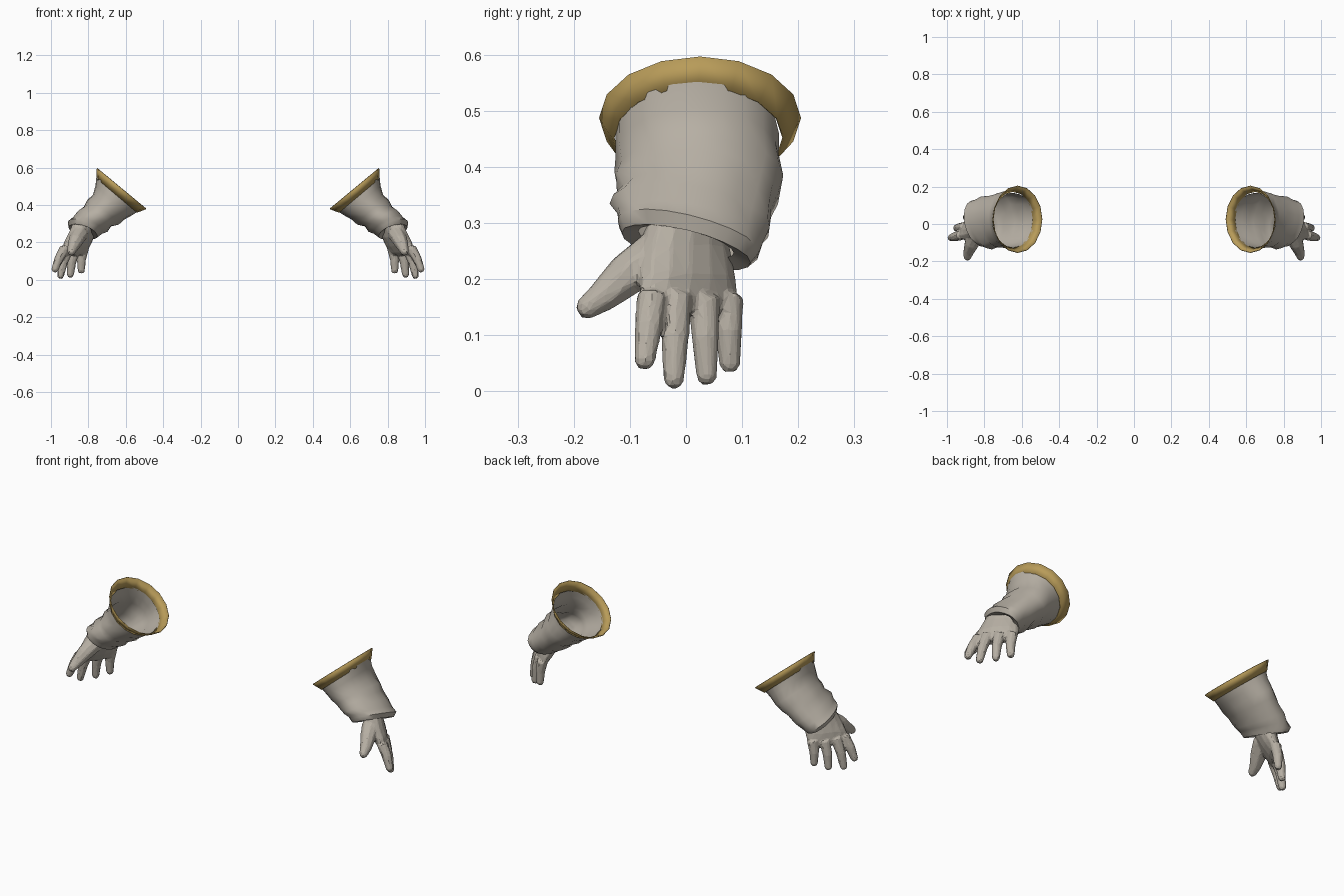
import bpy, bmesh, math, random
from mathutils import Vector

random.seed(4)
cube = bpy.data.objects.get("Cube")
if cube:
    bpy.data.objects.remove(cube)

AXIS = Vector((0.64, 0, -0.77))      # forearm direction, shoulder to hand
SIDE = Vector((0, 1, 0))


def material(name, rgb):
    m = bpy.data.materials.new(name)
    m.use_nodes = True
    m.diffuse_color = (*rgb, 1)
    node = m.node_tree.nodes["Principled BSDF"]
    node.inputs["Base Color"].default_value = (*rgb, 1)
    node.inputs["Roughness"].default_value = 0.8
    return m


cloth = material("warm_grey_cloth", (0.47, 0.43, 0.37))
gold = material("gold_trim", (0.48, 0.33, 0.10))


def ring(centre, u, v, n):
    return [centre + u * math.cos(a) + v * math.sin(a)
            for a in (2 * math.pi * i / n for i in range(n))]


def loft(bm, rings, cap=True):
    rows = [[bm.verts.new(p) for p in r] for r in rings]
    n = len(rows[0])
    for a, b in zip(rows, rows[1:]):
        for i in range(n):
            j = (i + 1) % n
            bm.faces.new((a[i], a[j], b[j], b[i]))
    if cap:
        bm.faces.new(rows[0][::-1])
        bm.faces.new(rows[-1])


def finish(bm, name, mat):
    bmesh.ops.recalc_face_normals(bm, faces=bm.faces)
    mesh = bpy.data.meshes.new(name)
    bm.to_mesh(mesh)
    bm.free()
    mesh.materials.append(mat)
    ob = bpy.data.objects.new(name, mesh)
    bpy.context.collection.objects.link(ob)
    return ob


def shade_and_mirror(ob, angle):
    bpy.ops.object.select_all(action='DESELECT')
    ob.select_set(True)
    bpy.context.view_layer.objects.active = ob
    bpy.ops.object.shade_smooth_by_angle(angle=math.radians(angle))
    mirror = ob.modifiers.new("other_side", 'MIRROR')
    mirror.use_mirror_merge = False


def sleeve_ring(outer, inner, cy, ry, n, tilt=0, wrinkle=0):
    """Oval section between an outer and an inner (x, z) edge point."""
    a, b = Vector((outer[0], cy, outer[1])), Vector((inner[0], cy, inner[1]))
    pts = ring((a + b) / 2, (a - b) / 2, SIDE * ry, n)
    mid = (a + b) / 2
    return [p + AXIS * (tilt * (p.y - cy)) + (p - mid) * random.uniform(-wrinkle, wrinkle)
            for p in pts]


# Flared gold band around the sleeve opening
bm = bmesh.new()
loft(bm, [sleeve_ring((0.755, 0.597), (0.49, 0.378), 0.025, 0.18, 16),
          sleeve_ring((0.757, 0.542), (0.54, 0.359), 0.022, 0.153, 16)], cap=False)
band = finish(bm, "sleeve_bands", gold)
thick = band.modifiers.new("thickness", 'SOLIDIFY')
thick.thickness = 0.004
shade_and_mirror(band, 40)

# Hollow creased sleeve, rolled in at the wrist
sections = [  # outer edge, inner edge, centre y, half width, tilt, wrinkle
    ((0.757, 0.552), (0.533, 0.366), 0.02, 0.146, 0, 0),
    ((0.762, 0.505), (0.575, 0.340), 0.02, 0.146, 0, 0.01),
    ((0.778, 0.455), (0.615, 0.322), 0.022, 0.146, 0.03, 0.04),
    ((0.805, 0.430), (0.640, 0.298), 0.02, 0.148, 0.08, 0.04),
    ((0.822, 0.395), (0.675, 0.284), 0.015, 0.138, 0.12, 0.04),
    ((0.858, 0.368), (0.700, 0.258), 0.008, 0.140, 0.2, 0.04),
    ((0.880, 0.335), (0.728, 0.248), 0.006, 0.130, 0.25, 0.03),
    ((0.906, 0.315), (0.742, 0.236), 0.004, 0.127, 0.3, 0.02),
    ((0.902, 0.288), (0.755, 0.225), 0, 0.115, 0.3, 0.01),
    ((0.865, 0.288), (0.785, 0.245), 0, 0.085, 0.3, 0),
]
bm = bmesh.new()
loft(bm, [sleeve_ring(o, i, cy, ry, 20, t, w) for o, i, cy, ry, t, w in sections], cap=False)
shade_and_mirror(finish(bm, "sleeves", cloth), 45)


def digit(bm, points, radii, n=8):
    """Tapered tube along a path, with a rounded tip."""
    pts = [Vector(p) for p in points]
    end = (pts[-1] - pts[-2]).normalized()
    pts.append(pts[-1] + end * radii[-1] * 0.6)
    radii = radii + [radii[-1] * 0.6]
    rings = []
    for i, (p, r) in enumerate(zip(pts, radii)):
        d = (pts[min(i + 1, len(pts) - 1)] - pts[max(i - 1, 0)]).normalized()
        u = d.cross(SIDE).normalized()
        rings.append(ring(p, u * r, d.cross(u) * r, n))
    loft(bm, rings)


# Gloved hand: palm, four fingers and thumb fused into one skin
bm = bmesh.new()
across = Vector((-0.62, 0.79, 0)).normalized()
through = across.cross(Vector((0.42, 0, -0.9))).normalized()
palm = [((0.815, 0, 0.30), 0.085, 0.055), ((0.835, -0.002, 0.245), 0.096, 0.050),
        ((0.858, 0.003, 0.195), 0.106, 0.042), ((0.875, 0.007, 0.155), 0.107, 0.030),
        ((0.883, 0.008, 0.137), 0.095, 0.020)]
loft(bm, [ring(Vector(c), across * w, through * t, 14) for c, w, t in palm])

fingers = [  # knuckle, tip
    ((0.925, -0.060, 0.170), (0.980, -0.074, 0.052)),
    ((0.905, -0.017, 0.170), (0.950, -0.022, 0.018)),
    ((0.870, 0.032, 0.165), (0.897, 0.037, 0.024)),
    ((0.825, 0.074, 0.170), (0.838, 0.078, 0.046)),
]
for base, tip in fingers:
    a, b = Vector(base), Vector(tip)
    bend = (a + b) / 2 + Vector((0.006, 0, 0))
    digit(bm, [a, bend, b], [0.029, 0.025, 0.019])
digit(bm, [(0.845, -0.045, 0.25), (0.868, -0.105, 0.208), (0.885, -0.150, 0.168),
           (0.892, -0.180, 0.147)], [0.046, 0.040, 0.029, 0.021])
hand = finish(bm, "hands", cloth)
fuse = hand.modifiers.new("fuse", 'REMESH')
fuse.mode = 'VOXEL'
fuse.voxel_size = 0.006
relax = hand.modifiers.new("relax", 'SMOOTH')
relax.iterations = 3
facet = hand.modifiers.new("facet", 'DECIMATE')
facet.ratio = 0.12
shade_and_mirror(hand, 45)
